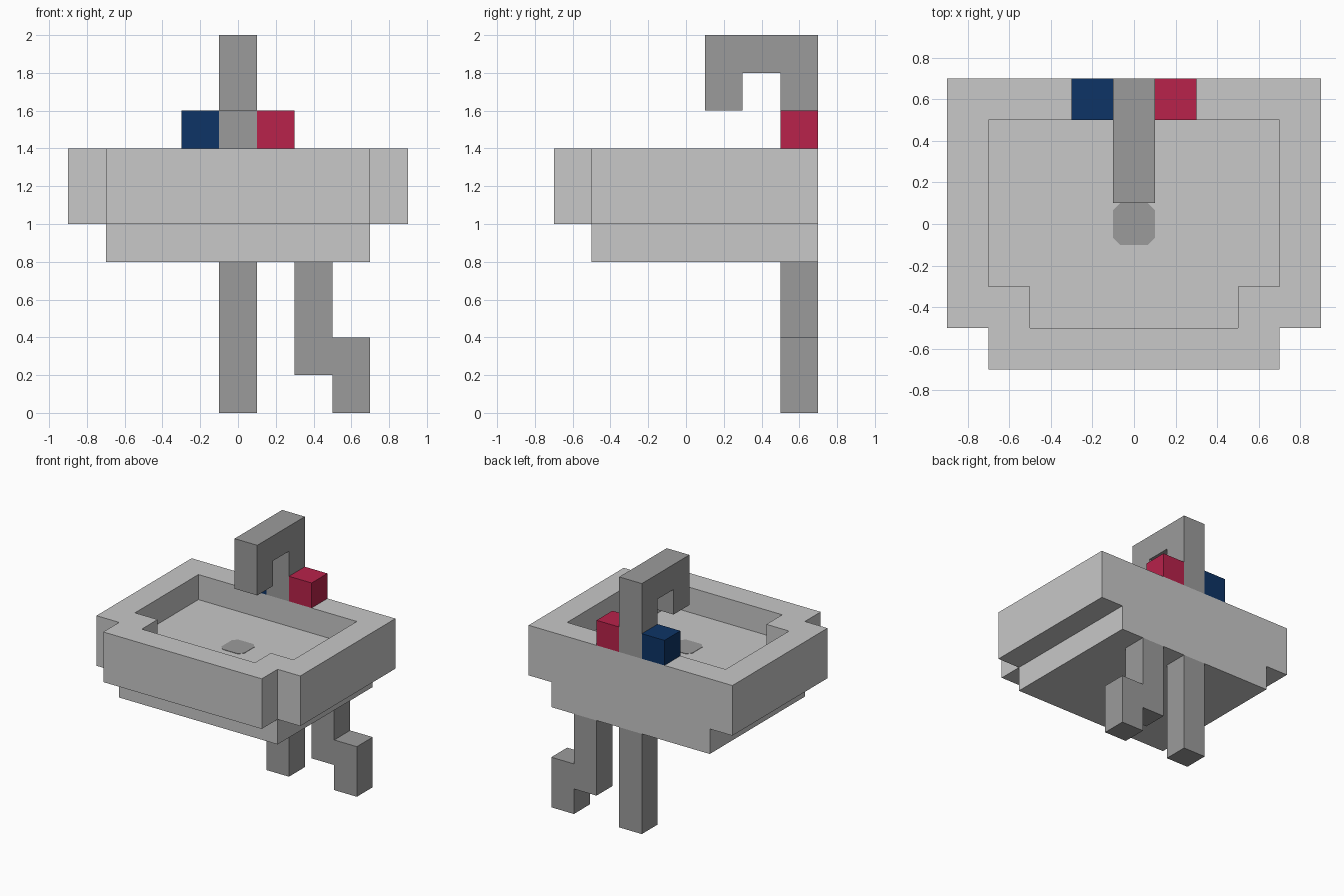
import bpy, bmesh
from mathutils import Vector

if "Cube" in bpy.data.objects:
    bpy.data.objects.remove(bpy.data.objects["Cube"])


def material(name, rgb):
    m = bpy.data.materials.new(name)
    m.diffuse_color = (*rgb, 1)
    m.use_nodes = True
    m.node_tree.nodes["Principled BSDF"].inputs["Base Color"].default_value = m.diffuse_color
    return m


LIGHT = material("light grey ceramic", (0.578, 0.578, 0.578))
METAL = material("mid grey metal", (0.330, 0.330, 0.330))
RED = material("red", (0.479, 0.016, 0.069))
BLUE = material("blue", (0.004, 0.034, 0.133))


def loft(name, rings, mat):
    """Join matching point loops with quads and cap both ends."""
    bm = bmesh.new()
    loops = [[bm.verts.new(p) for p in ring] for ring in rings]
    n = len(loops[0])
    for a, b in zip(loops, loops[1:]):
        for i in range(n):
            j = (i + 1) % n
            bm.faces.new((a[i], a[j], b[j], b[i]))
    bm.faces.new(loops[0][::-1])
    bm.faces.new(loops[-1])
    bmesh.ops.recalc_face_normals(bm, faces=bm.faces)
    me = bpy.data.meshes.new(name)
    bm.to_mesh(me)
    bm.free()
    me.materials.append(mat)
    ob = bpy.data.objects.new(name, me)
    bpy.context.collection.objects.link(ob)
    return ob


def prism(name, pts, axis, lo, hi, mat):
    """Extrude a 2D outline along one axis."""
    def place(p, d):
        v = list(p)
        v.insert(axis, d)
        return Vector(v)
    return loft(name, [[place(p, d) for p in pts] for d in (lo, hi)], mat)


def rect(x0, x1, y0, y1):
    return [(x0, y0), (x1, y0), (x1, y1), (x0, y1)]


def basin_ring(inset, z):
    """Rectangle with two notched front corners."""
    w, back, step, front = 0.9 - inset, 0.7 - inset, -0.5 + inset, -0.7 + inset
    n = w - 0.2
    pts = [(w, back), (-w, back), (-w, step), (-n, step),
           (-n, front), (n, front), (n, step), (w, step)]
    return [(x, y, z) for x, y in pts]


# Basin with hollow, and its smaller underside
loft("basin", [basin_ring(0, 1.0), basin_ring(0, 1.4),
               basin_ring(0.2, 1.4), basin_ring(0.2, 1.2)], LIGHT)
prism("basin_underside", rect(-0.7, 0.7, -0.5, 0.7), 2, 0.8, 1.0, LIGHT)

# Drain plate with clipped corners
a, b = 0.1, 0.067
prism("drain", [(a, -b), (a, b), (b, a), (-b, a), (-a, b), (-a, -b), (-b, -a), (b, -a)],
      2, 1.199, 1.203, METAL)

# Hooked tap (y, z outline)
prism("tap", [(0.7, 1.4), (0.7, 2.0), (0.1, 2.0), (0.1, 1.6),
              (0.3, 1.6), (0.3, 1.8), (0.5, 1.8), (0.5, 1.4)], 0, -0.1, 0.1, METAL)

# Hot and cold handles
prism("hot_handle", rect(0.1, 0.3, 0.5, 0.7), 2, 1.4, 1.6, RED)
prism("cold_handle", rect(-0.3, -0.1, 0.5, 0.7), 2, 1.4, 1.6, BLUE)

# Straight and stepped pipes below
prism("straight_pipe", rect(-0.1, 0.1, 0.5, 0.7), 2, 0.0, 0.8, METAL)
prism("stepped_pipe", [(0.3, 0.8), (0.3, 0.2), (0.5, 0.2), (0.5, 0.0),
                       (0.7, 0.0), (0.7, 0.4), (0.5, 0.4), (0.5, 0.8)], 1, 0.5, 0.7, METAL)
